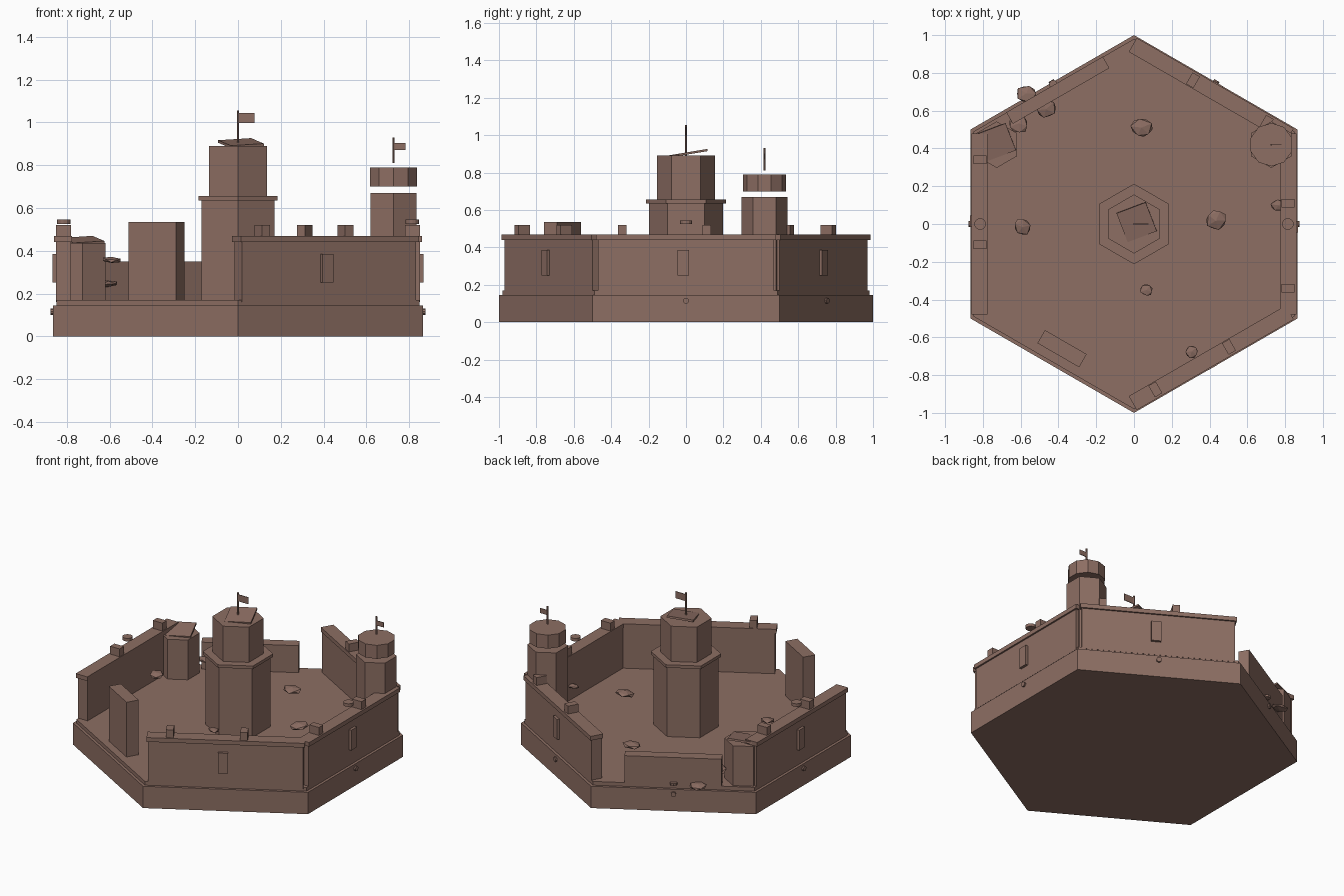
import bpy, bmesh, random
from math import radians, cos, sin, pi
from mathutils import Matrix, Vector

random.seed(4)
cube = bpy.data.objects.get("Cube")
if cube:
    bpy.data.objects.remove(cube, do_unlink=True)

# One dusty brown stone colour
STONE = (0.266, 0.156, 0.125, 1)
stone = bpy.data.materials.new("brown_stone")
stone.use_nodes = True
stone.diffuse_color = STONE
shader = next(n for n in stone.node_tree.nodes if n.type == 'BSDF_PRINCIPLED')
shader.inputs["Base Color"].default_value = STONE


def finish(name, bm, matrix):
    mesh = bpy.data.meshes.new(name)
    bm.to_mesh(mesh)
    bm.free()
    mesh.materials.append(stone)
    ob = bpy.data.objects.new(name, mesh)
    ob.matrix_world = matrix
    bpy.context.collection.objects.link(ob)
    return ob


def box(name, size, matrix):
    bm = bmesh.new()
    bmesh.ops.create_cube(bm, size=1, matrix=Matrix.Diagonal((*size, 1)))
    return finish(name, bm, matrix)


def prism(name, sides, radius, height, matrix, turn=0.0):
    bm = bmesh.new()
    bmesh.ops.create_cone(bm, cap_ends=True, segments=sides, radius1=radius, radius2=radius,
                          depth=height, matrix=Matrix.Rotation(turn, 4, 'Z'))
    return finish(name, bm, matrix)


def at(x, y, z):
    return Matrix.Translation((x, y, z))


def hexagon(name, x, y, low, high, radius):
    # Hexagonal block with corners towards front and back
    return prism(name, 6, radius, high - low, at(x, y, (low + high) / 2), pi / 6
                 if abs(bmesh_corner_angle()) > 0.1 else 0)


def bmesh_corner_angle():
    # Angle of the first cone corner from the y axis
    bm = bmesh.new()
    bmesh.ops.create_cone(bm, segments=6, radius1=1, radius2=1, depth=1)
    bm.verts.ensure_lookup_table()
    gap = min(abs(v.co.x) for v in bm.verts)
    bm.free()
    return gap


def side(angle, along, out, z):
    # Place on a hexagon side: local x points outward, local y runs along it
    return Matrix.Rotation(radians(angle), 4, 'Z') @ at(out, along, z)


# Stepped base
hexagon("base", 0, 0, 0, 0.145, 1.0)
hexagon("courtyard_floor", 0, 0, 0.145, 0.17, 0.98)

# Four standing walls with coping, battlements and window plates
walls = {"right_side": 180, "left_side": 0, "front": -60, "back": 60}
for label, angle in walls.items():
    box(label + "_wall", (0.07, 0.94, 0.29), side(angle, 0, 0.815, 0.305))
    box(label + "_coping", (0.085, 0.96, 0.028), side(angle, 0, 0.818, 0.454))
    for i, along in enumerate((0.11, -0.34)):
        box(f"{label}_merlon_{i}", (0.07, 0.045, 0.055), side(angle, along, 0.815, 0.493))
    box(label + "_window", (0.03, 0.06, 0.135), side(angle, -0.015, 0.852, 0.318))

# Round studs on the base, and discs above the side walls
tip = Matrix.Rotation(pi / 2, 4, 'Y')
for angle in (0, 60, 120, 180):
    prism(f"base_stud_{angle}", 10, 0.016, 0.03, side(angle, 0, 0.862, 0.115) @ tip)
for angle in (0, 180):
    prism(f"wall_disc_{angle}", 12, 0.031, 0.02, side(angle, 0, 0.815, 0.535))
prism("fallen_disc", 8, 0.022, 0.015, side(120, 0, 0.855, 0.18))

# Broken wall at the back and leaning fragment at the front
box("broken_back_wall", (0.07, 0.59, 0.19), side(120, -0.005, 0.815, 0.255))
box("wall_fragment", (0.08, 0.255, 0.365), side(240, -0.0, 0.762, 0.3525))

# Central keep
hexagon("keep_lower", 0, 0, 0.17, 0.635, 0.198)
hexagon("keep_ledge", 0, 0, 0.635, 0.655, 0.213)
hexagon("keep_upper", 0, 0, 0.655, 0.89, 0.156)
slab_tilt = Matrix.Rotation(radians(9.5), 4, 'X')
box("keep_roof_slab", (0.165, 0.165, 0.012),
    at(0.014, 0.01, 0.903) @ slab_tilt @ Matrix.Rotation(radians(21), 4, 'Z'))

# Corner towers
TX, TY = 0.727, 0.42
hexagon("corner_tower", TX, TY, 0.17, 0.67, 0.123)
prism("corner_tower_crown", 10, 0.115, 0.09, at(TX, TY, 0.745))
hexagon("broken_tower", -TX, TY, 0.17, 0.435, 0.123)
box("broken_tower_slab", (0.155, 0.155, 0.012),
    at(-0.725, 0.435, 0.447) @ slab_tilt @ Matrix.Rotation(radians(21), 4, 'Z'))


# Flags
def flag(name, x, y, low, high, length, cloth):
    prism(name + "_pole", 6, 0.005, high - low, at(x, y, (low + high) / 2))
    box(name + "_cloth", (length, 0.004, cloth),
        at(x + length / 2, y, high - 0.012 - cloth / 2 - (0.015 if cloth < 0.04 else 0)))


flag("keep_flag", 0, 0, 0.89, 1.055, 0.077, 0.045)
flag("tower_flag", TX, TY, 0.81, 0.93, 0.055, 0.032)

# Flat chunks of rubble: position and radius
rubble = [(-0.57, 0.69, 0.18, 0.058), (-0.61, 0.53, 0.245, 0.058), (-0.465, 0.61, 0.25, 0.058),
          (0.04, 0.51, 0.225, 0.064), (-0.59, -0.015, 0.357, 0.052), (0.435, 0.02, 0.275, 0.065),
          (0.065, -0.35, 0.29, 0.037), (0.305, -0.675, 0.26, 0.04), (0.765, 0.10, 0.265, 0.042)]
for i, (x, y, z, r) in enumerate(rubble):
    bm = bmesh.new()
    bmesh.ops.create_icosphere(bm, subdivisions=1, radius=1)
    for v in bm.verts:
        v.co *= random.uniform(0.9, 1.12)
    tilt = Matrix.Rotation(random.uniform(-0.1, 0.1), 4, 'X') @ Matrix.Rotation(i, 4, 'Z')
    finish(f"rubble_{i}", bm, at(x, y, z) @ Matrix.Diagonal((r, r * 0.85, r * 0.26, 1)) @ tilt)
